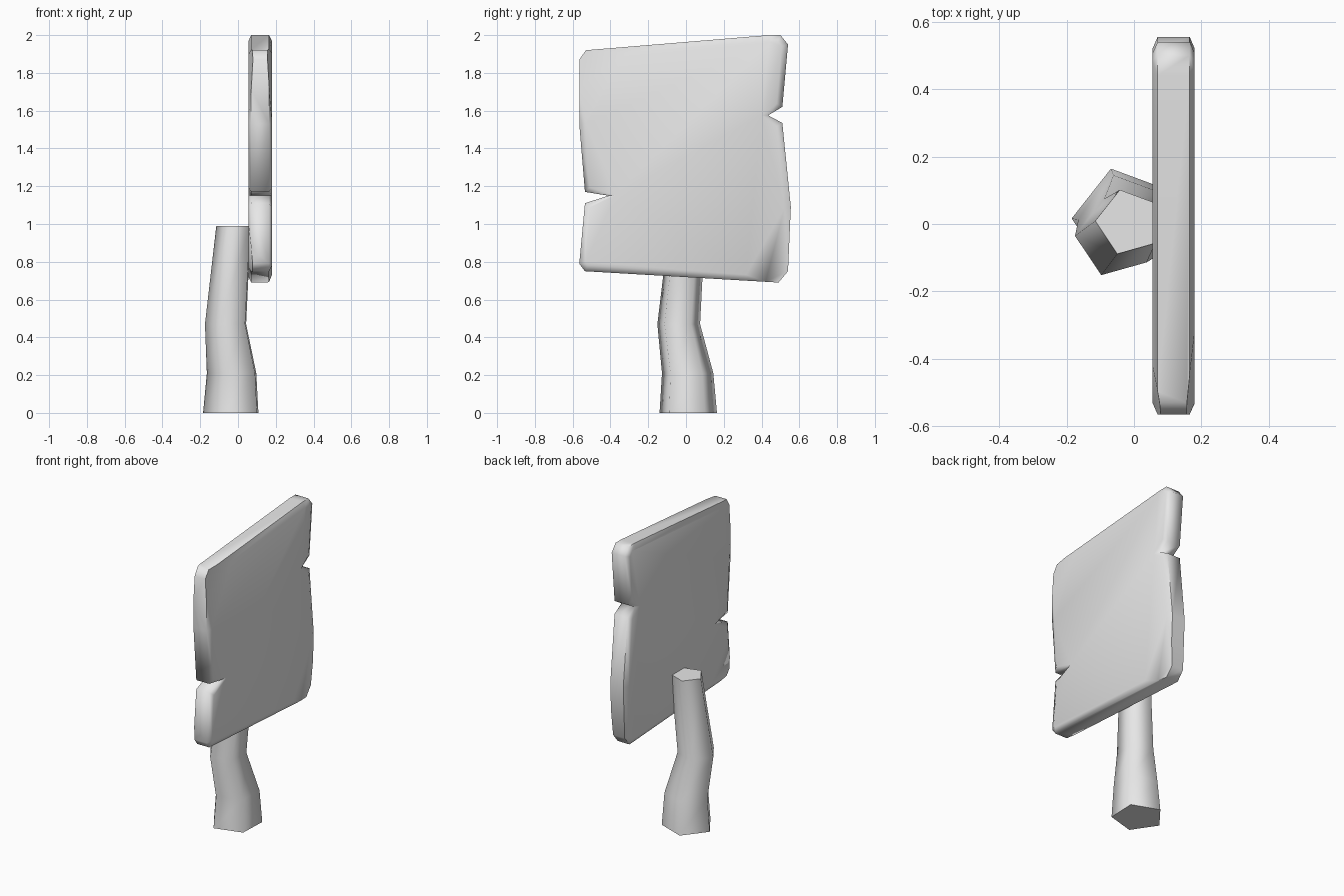
import bpy, bmesh
from math import cos, sin, pi, radians
from mathutils import Vector

cube = bpy.data.objects.get("Cube")
if cube:
    bpy.data.objects.remove(cube, do_unlink=True)

grey = bpy.data.materials.new("plain_grey")
grey.use_nodes = True
grey.diffuse_color = (0.8, 0.8, 0.8, 1)
grey.node_tree.nodes["Principled BSDF"].inputs["Base Color"].default_value = (0.8, 0.8, 0.8, 1)


def finish(bm, name, angle):
    """Turn the bmesh into a smooth shaded object."""
    bmesh.ops.recalc_face_normals(bm, faces=bm.faces)
    mesh = bpy.data.meshes.new(name)
    bm.to_mesh(mesh)
    bm.free()
    mesh.materials.append(grey)
    obj = bpy.data.objects.new(name, mesh)
    bpy.context.collection.objects.link(obj)
    bpy.ops.object.select_all(action='DESELECT')
    obj.select_set(True)
    bpy.context.view_layer.objects.active = obj
    bpy.ops.object.shade_smooth_by_angle(angle=radians(angle))


# Crooked five-sided post: centre x, centre y, height, radius
levels = [(-0.025, 0.01, 0, 0.16), (-0.022, 0.007, 0.21, 0.143),
          (-0.056, -0.04, 0.47, 0.119), (-0.015, 0.005, 0.99, 0.1)]
bm = bmesh.new()
rings = []
for cx, cy, z, r in levels:
    angles = [pi - 0.04 + 2 * pi * i / 5 for i in range(5)]
    rings.append([bm.verts.new((cx + r * cos(a), cy + r * sin(a), z)) for a in angles])
for low, high in zip(rings, rings[1:]):
    for i in range(5):
        j = (i + 1) % 5
        bm.faces.new((low[i], low[j], high[j], high[i]))
bm.faces.new(rings[0])
bm.faces.new(rings[-1])
finish(bm, "post", 75)

# Board outline (y, z) with a split in each side
outline = [(-0.565, 1.87), (-0.53, 1.92), (0.44, 2.0), (0.5, 2.0), (0.54, 1.95),
           (0.51, 1.62), (0.435, 1.575), (0.51, 1.535), (0.555, 1.09),
           (0.54, 0.75), (0.49, 0.69), (-0.535, 0.75), (-0.565, 0.79),
           (-0.535, 1.11), (-0.41, 1.15), (-0.535, 1.17), (-0.565, 1.53)]
bm = bmesh.new()
back = [bm.verts.new((0.07, y, z)) for y, z in outline]
front = [bm.verts.new((0.165, y, z)) for y, z in outline]
caps = [bm.faces.new(back), bm.faces.new(front)]
for i in range(len(outline)):
    j = (i + 1) % len(outline)
    bm.faces.new((back[i], back[j], front[j], front[i]))
bmesh.ops.recalc_face_normals(bm, faces=bm.faces)

# Softened rim on both faces
bmesh.ops.inset_individual(bm, faces=caps, thickness=0.035, depth=0.015,
                           use_even_offset=False)


def chip(a, b, c):
    """Slice a shallow corner facet off the board."""
    a, b, c = Vector(a), Vector(b), Vector(c)
    normal = (b - a).cross(c - a).normalized()
    if normal.dot(Vector((0.1175, 0, 1.35)) - a) > 0:
        normal.negate()
    cut = bmesh.ops.bisect_plane(bm, geom=bm.verts[:] + bm.edges[:] + bm.faces[:],
                                 plane_co=a, plane_no=normal, clear_outer=True)
    edges = [e for e in cut["geom_cut"] if isinstance(e, bmesh.types.BMEdge)]
    bmesh.ops.holes_fill(bm, edges=edges, sides=0)


# Worn corners
chip((0.18, 0.3, 0.7), (0.18, 0.55, 1.13), (0.15, 0.55, 0.7))
chip((0.18, -0.32, 1.9), (0.18, -0.55, 1.5), (0.155, -0.56, 1.9))
chip((0.055, -0.42, 1.9), (0.055, -0.55, 1.5), (0.08, -0.56, 1.9))
chip((0.055, -0.32, 0.75), (0.055, -0.55, 1.05), (0.08, -0.56, 0.75))
finish(bm, "sign_board", 65)
